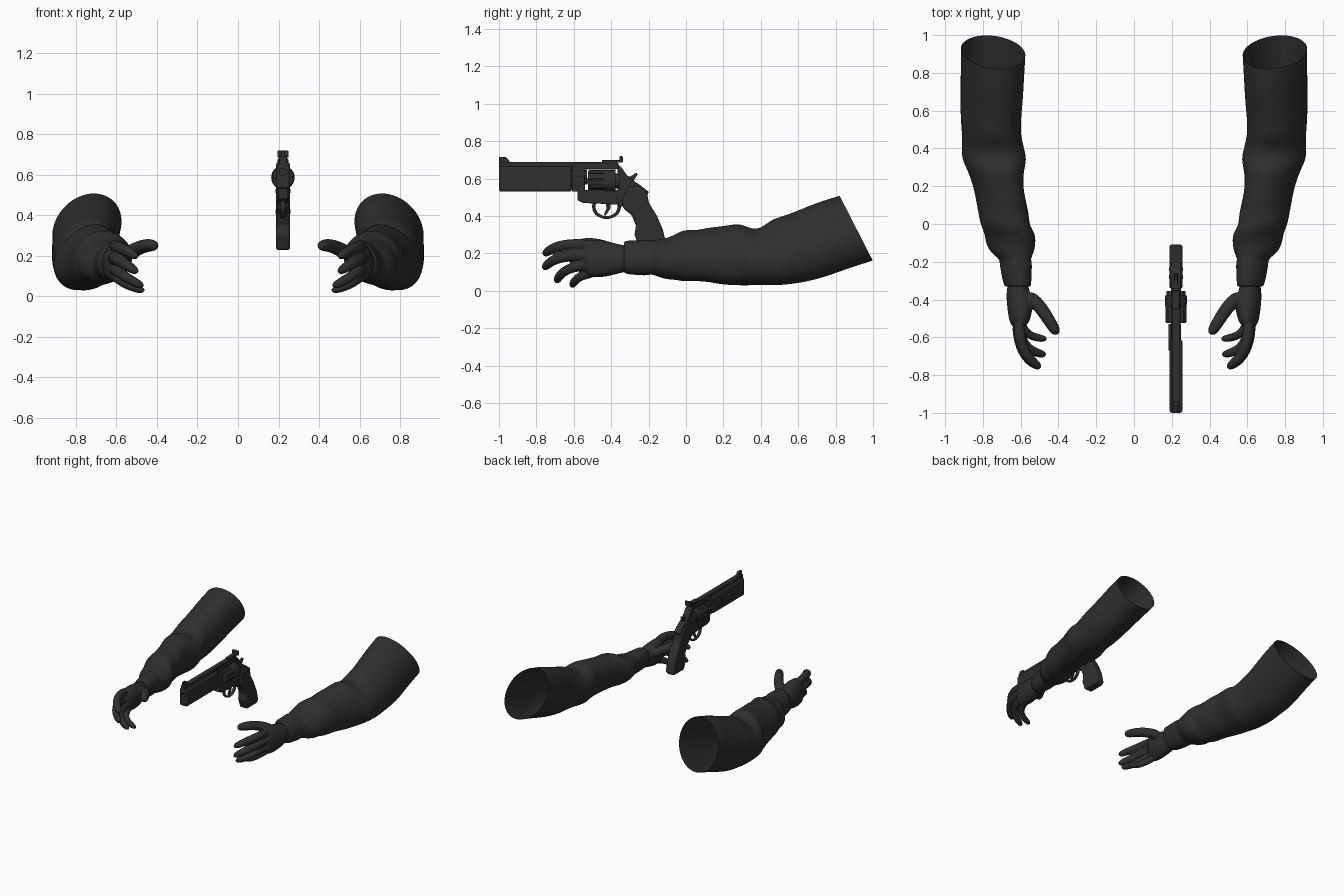
import bpy, bmesh, math
from mathutils import Vector

if "Cube" in bpy.data.objects:
    bpy.data.objects.remove(bpy.data.objects["Cube"])

charcoal = bpy.data.materials.new("charcoal")
charcoal.use_nodes = True
tone = (0.028, 0.028, 0.028, 1)
charcoal.diffuse_color = tone
shader = charcoal.node_tree.nodes["Principled BSDF"]
shader.inputs["Base Color"].default_value = tone
shader.inputs["Roughness"].default_value = 0.8

GUN_X = 0.222


def finish(name, bm, smooth=True, bevel=0):
    """Turn a bmesh into a named, shaded object."""
    bmesh.ops.recalc_face_normals(bm, faces=bm.faces)
    for f in bm.faces:
        f.smooth = smooth
    mesh = bpy.data.meshes.new(name)
    bm.to_mesh(mesh)
    bm.free()
    mesh.materials.append(charcoal)
    ob = bpy.data.objects.new(name, mesh)
    bpy.context.collection.objects.link(ob)
    if bevel:
        mod = ob.modifiers.new("bevel", "BEVEL")
        mod.width, mod.segments, mod.limit_method = bevel, 3, "ANGLE"
    return ob


def loft(bm, rings, cap_start=True, cap_end=True):
    """Skin a list of equal-sized rings of points."""
    loops = [[bm.verts.new(p) for p in ring] for ring in rings]
    n = len(loops[0])
    for a, b in zip(loops, loops[1:]):
        for i in range(n):
            j = (i + 1) % n
            bm.faces.new((a[i], a[j], b[j], b[i]))
    if cap_start:
        bm.faces.new(loops[0])
    if cap_end:
        bm.faces.new(loops[-1])


def section(y, x0, x1, z0, z1, side, lean=0, slant=0, fold=0, n=24):
    """Ellipse across the arm, sheared sideways (lean) and along y (slant)."""
    pts = []
    for i in range(n):
        a = math.tau * i / n
        r = 1 + fold * math.sin(2 * a + 23 * y) + fold * 0.6 * math.sin(3 * a - 31 * y)
        dz = math.sin(a) * (z1 - z0) / 2 * r
        x = (x0 + x1) / 2 + math.cos(a) * (x1 - x0) / 2 * r + lean * dz
        pts.append((side * x, y - slant * dz, (z0 + z1) / 2 + dz))
    return pts


def tube(bm, path, radii, side=1, n=8):
    """Round limb along a path of points."""
    pts = [Vector((side * x, y, z)) for x, y, z in path]
    rings = []
    for i, p in enumerate(pts):
        d = pts[min(i + 1, len(pts) - 1)] - pts[max(i - 1, 0)]
        q = d.to_track_quat("Z", "Y")
        rings.append([p + q @ Vector((math.cos(math.tau * k / n), math.sin(math.tau * k / n), 0)) * radii[i]
                      for k in range(n)])
    loft(bm, rings)


def plate(name, outline, width, bevel=0.004):
    """Side outline (y, z) extruded across the gun."""
    bm = bmesh.new()
    loft(bm, [[(GUN_X + s * width / 2, y, z) for y, z in outline] for s in (-1, 1)])
    return finish(name, bm, False, bevel)


def block(name, y0, y1, z0, z1, width, bevel=0.004):
    return plate(name, [(y0, z0), (y1, z0), (y1, z1), (y0, z1)], width, bevel)


def rod(name, y0, y1, z, r, x=GUN_X, n=24):
    bm = bmesh.new()
    loft(bm, [[(x + r * math.cos(math.tau * k / n), y, z + r * math.sin(math.tau * k / n))
               for k in range(n)] for y in (y0, y1)])
    ob = finish(name, bm, False)
    return ob


# Sleeve sections: y, inner x, outer x, bottom, top
SLEEVE = [
    (-.33, .56, .67, .11, .25), (-.335, .545, .685, .09, .27), (-.27, .545, .70, .085, .27),
    (-.21, .54, .71, .08, .275), (-.185, .55, .71, .09, .27), (-.15, .53, .76, .075, .275),
    (-.10, .52, .785, .06, .28), (-.05, .52, .79, .06, .305), (-.01, .555, .81, .05, .33),
    (.05, .56, .82, .05, .325), (.12, .575, .83, .045, .34), (.2, .59, .85, .035, .345),
    (.29, .585, .88, .025, .365), (.34, .57, .905, .025, .335), (.4, .585, .91, .03, .335),
    (.47, .60, .91, .03, .38), (.55, .60, .915, .035, .40), (.66, .595, .915, .06, .435),
    (.78, .585, .915, .115, .475), (.91, .577, .915, .16, .51)]
# Palm sections
PALM = [(-.27, .57, .66, .11, .24), (-.36, .55, .68, .09, .25), (-.43, .53, .675, .07, .275),
        (-.50, .545, .665, .065, .28), (-.55, .57, .65, .09, .275)]
# Finger paths with base thickness
FINGERS = [
    (.030, [(.61, -.50, .245), (.605, -.62, .25), (.565, -.71, .235), (.49, -.765, .19)]),
    (.030, [(.62, -.50, .19), (.61, -.63, .19), (.565, -.72, .165), (.49, -.765, .115)]),
    (.028, [(.62, -.50, .14), (.60, -.61, .13), (.55, -.675, .09), (.46, -.695, .045)]),
    (.025, [(.61, -.47, .10), (.59, -.56, .085), (.54, -.60, .05), (.455, -.61, .025)]),
    (.036, [(.57, -.37, .20), (.50, -.43, .235), (.45, -.51, .255), (.40, -.59, .25)])]

for side, label in ((1, "left"), (-1, "right")):
    # Open sleeve with soft folds and a slanted end
    bm = bmesh.new()
    rings = []
    for y, *box in SLEEVE:
        slant = .51 * min(1, max(0, (y - .4) / .45))
        fold = .018 if -.15 < y < .7 else 0
        rings.append(section(y, *box, side, -.2, slant, fold))
    loft(bm, rings, cap_end=False)
    sleeve = finish(label + "_sleeve", bm)
    sub = sleeve.modifiers.new("soften", "SUBSURF")
    sub.levels = sub.render_levels = 2

    # Gloved hand fused from palm and fingers
    bm = bmesh.new()
    loft(bm, [section(*row, side, -.1, n=12) for row in PALM])
    for r, path in FINGERS:
        tube(bm, path, [r * 1.1, r * 1.1, r, r * .85], side)
    hand = finish(label + "_hand", bm)
    sub = hand.modifiers.new("soften", "SUBSURF")
    sub.levels = sub.render_levels = 2
    mod = hand.modifiers.new("fuse", "REMESH")
    mod.mode, mod.voxel_size, mod.use_smooth_shade = "VOXEL", .006, True
    mod = hand.modifiers.new("relax", "SMOOTH")
    mod.factor, mod.iterations = .5, 4

# Barrel with full-length lug, rib and bored muzzle
barrel = block("barrel_shroud", -1, -.61, .53, .665, .068, .014)
bore = rod("bore_cutter", -1.05, -.8, .615, .018)
bore.hide_render = bore.hide_viewport = True
cut = barrel.modifiers.new("bore", "BOOLEAN")
cut.object, cut.operation = bore, "DIFFERENCE"
block("barrel_rib", -1, -.37, .65, .69, .04)
rod("barrel_shank", -.63, -.53, .62, .026)
plate("front_sight", [(-1, .685), (-1, .717), (-.965, .717), (-.935, .685)], .02)
block("rear_sight_base", -.45, -.345, .685, .70, .036)
block("rear_sight_blade", -.355, -.338, .685, .72, .054)

# Frame around the cylinder window
block("top_strap", -.6, -.36, .652, .683, .046)
block("frame_front", -.61, -.54, .53, .67, .046)
plate("frame_bottom", [(-.58, .54), (-.58, .485), (-.55, .47), (-.33, .46), (-.33, .54)], .05)
plate("frame_back", [(-.367, .68), (-.345, .66), (-.31, .61), (-.245, .565), (-.2, .53),
                     (-.22, .46), (-.36, .45), (-.367, .5)], .054)
rod("ejector_rod", -.67, -.53, .58, .012, GUN_X - .028)
rod("cylinder_pin", -.55, -.36, .587, .014)
for s in (-1, 1):
    rod("frame_boss", -.378, -.355, .587, .04, GUN_X + s * .01)

# Fluted cylinder
bm = bmesh.new()
rings = []
for y, scale, flute in ((-.525, .93, .16), (-.515, 1, .16), (-.44, 1, .16), (-.425, 1, 0), (-.378, 1, 0)):
    ring = []
    for k in range(48):
        a = math.tau * k / 48
        r = .058 * scale * (1 - flute * max(0, math.cos(6 * a)))
        ring.append((GUN_X + r * math.cos(a), y, .587 + r * math.sin(a)))
    rings.append(ring)
loft(bm, rings)
finish("cylinder", bm, False)

# Trigger guard, trigger and hammer
bpy.ops.mesh.primitive_torus_add(major_radius=.068, minor_radius=.009, major_segments=40,
                                 minor_segments=10, location=(GUN_X, -.425, .45),
                                 rotation=(0, math.pi / 2, 0))
guard = bpy.context.object
guard.name = "trigger_guard"
guard.scale = (.85, 1, 1.4)
guard.data.materials.append(charcoal)
bpy.ops.object.shade_smooth()
plate("trigger", [(-.43, .48), (-.425, .44), (-.44, .405), (-.43, .402), (-.405, .44), (-.40, .48)], .016)
plate("hammer", [(-.34, .58), (-.325, .62), (-.30, .61), (-.265, .632), (-.258, .622),
                 (-.28, .59), (-.29, .55)], .02)

# Contoured grip with side screws
plate("grip", [(-.31, .56), (-.245, .56), (-.21, .53), (-.198, .47), (-.155, .40), (-.125, .33),
               (-.105, .25), (-.125, .228), (-.25, .228), (-.275, .30), (-.268, .35),
               (-.29, .405), (-.335, .44), (-.345, .48)], .07, .016)
for y, z in ((-.24, .42), (-.28, .52)):
    bm = bmesh.new()
    loft(bm, [[(GUN_X + s * .038, y + .01 * math.cos(math.tau * k / 12), z + .01 * math.sin(math.tau * k / 12))
               for k in range(12)] for s in (-1, 1)])
    finish("grip_screw", bm, False)
